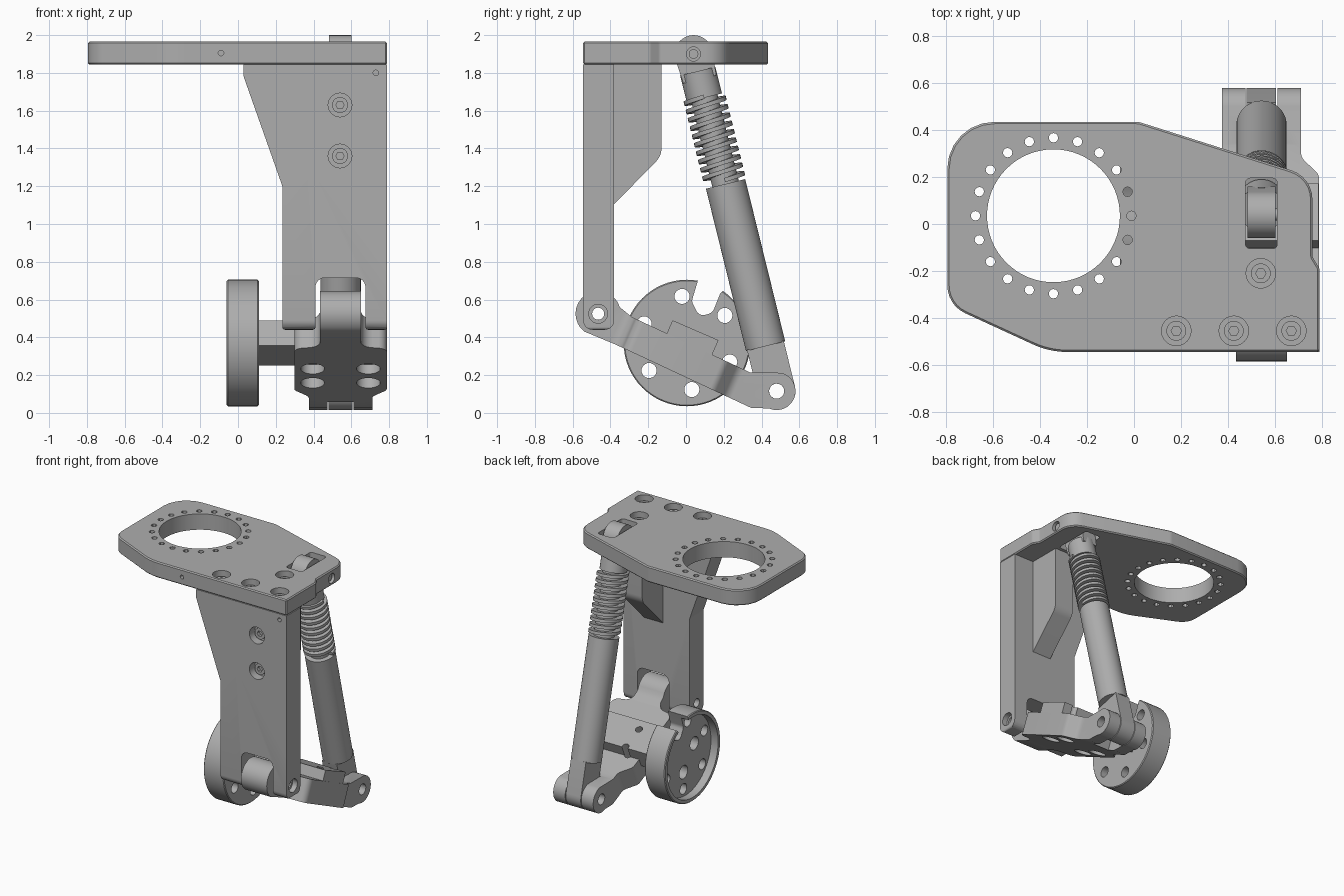
import bpy, bmesh, math
from mathutils import Matrix, Vector

cube = bpy.data.objects.get("Cube")
if cube:
    bpy.data.objects.remove(cube)

# Single machined metal colour
metal = bpy.data.materials.new("grey_metal")
metal.use_nodes = True
metal.diffuse_color = (0.42, 0.42, 0.42, 1)
metal.node_tree.nodes["Principled BSDF"].inputs["Base Color"].default_value = metal.diffuse_color


def make(name, bm, matrix=None):
    bmesh.ops.recalc_face_normals(bm, faces=bm.faces)
    mesh = bpy.data.meshes.new(name)
    bm.to_mesh(mesh)
    bm.free()
    if matrix:
        mesh.transform(matrix)
    obj = bpy.data.objects.new(name, mesh)
    bpy.context.collection.objects.link(obj)
    mesh.materials.append(metal)
    return obj


def arc(cx, cy, r, a0, a1, n=16):
    angles = [math.radians(a0 + (a1 - a0) * i / n) for i in range(n + 1)]
    return [(cx + r * math.cos(a), cy + r * math.sin(a)) for a in angles]


def rounded(points, n=6):
    """Polygon of (u, v, radius) with its corners rounded."""
    out = []
    for i, (u, v, r) in enumerate(points):
        p = Vector((u, v))
        a = Vector(points[i - 1][:2]) - p
        b = Vector(points[(i + 1) % len(points)][:2]) - p
        if r == 0:
            out.append((u, v))
            continue
        half = a.angle(b) / 2
        d = min(r / math.tan(half), a.length * 0.49, b.length * 0.49)
        s, e = p + a.normalized() * d, p + b.normalized() * d
        c = p + (a.normalized() + b.normalized()).normalized() * (d / math.cos(half))
        rad = (s - c).length
        for k in range(n + 1):
            q = (s - c).slerp(e - c, k / n)
            out.append(tuple(c + q.normalized() * rad))
    return out


def prism(name, pts, axis, lo, hi, matrix=None):
    """Outline extruded along one axis; the outline uses the other two."""
    place = {"x": lambda u, v, w: (w, u, v), "y": lambda u, v, w: (u, w, v),
             "z": lambda u, v, w: (u, v, w)}[axis]
    bm = bmesh.new()
    ends = [[bm.verts.new(place(u, v, w)) for u, v in pts] for w in (lo, hi)]
    bm.faces.new(ends[0])
    bm.faces.new(ends[1][::-1])
    for i in range(len(pts)):
        bm.faces.new((ends[0][i - 1], ends[0][i], ends[1][i], ends[1][i - 1]))
    return make(name, bm, matrix)


def rod(name, u, v, r, axis, lo, hi, matrix=None, n=32):
    return prism(name, arc(u, v, r, 0, 360 - 360 / n, n - 1), axis, lo, hi, matrix)


def box(name, u0, u1, v0, v1, axis, lo, hi, matrix=None):
    return prism(name, [(u0, v0), (u1, v0), (u1, v1), (u0, v1)], axis, lo, hi, matrix)


def apply(obj, mod):
    bpy.context.view_layer.objects.active = obj
    bpy.ops.object.modifier_apply(modifier=mod.name)


def boolean(obj, tool, op="DIFFERENCE"):
    mod = obj.modifiers.new("bool", "BOOLEAN")
    mod.operation, mod.solver, mod.object = op, "EXACT", tool
    apply(obj, mod)
    bpy.data.objects.remove(tool)


def drill(obj, u, v, r, axis, lo, hi, matrix=None, n=24):
    boolean(obj, rod("cutter", u, v, r, axis, lo, hi, matrix, n))


def soften(obj, width=0.008):
    mod = obj.modifiers.new("bevel", "BEVEL")
    mod.width, mod.segments, mod.angle_limit = width, 1, math.radians(60)
    apply(obj, mod)


FLOOR, ROOF = 1.845, 1.965
MID = 0.543                       # x of the strut and its mounts
FRONT, BACK = -0.545, -0.38       # faces of the upright panel
PIVOT, FOOT, HEAD = (-0.465, 0.525), (0.48, 0.115), (0.04, 1.9)

# Top plate with ring opening, bolt circle, strut slot and sunk screw holes
plate = prism("top_plate", rounded([
    (-0.36, FRONT, 0.35), (0.79, FRONT, 0), (0.79, -0.19, 0.03), (0.76, -0.14, 0.03),
    (0.76, 0.2, 0.13), (0.02, 0.435, 0.08), (-0.795, 0.435, 0.2), (-0.795, -0.345, 0.13)]),
    "z", FLOOR, ROOF)
soften(plate)
drill(plate, -0.343, 0.035, 0.283, "z", 1.8, 2, n=64)
for u, v in arc(-0.343, 0.035, 0.332, 0, 342, 19):
    drill(plate, u, v, 0.02, "z", 1.8, 2, n=12)
boolean(plate, prism("cutter", rounded([(0.475, -0.105, 0.02), (0.61, -0.105, 0.02),
        (0.61, 0.195, 0.02), (0.475, 0.195, 0.02)]), "z", 1.8, 2))
plate_screws = [(0.18, -0.455), (0.425, -0.455), (0.67, -0.455), (0.54, -0.21)]
for u, v in plate_screws:
    drill(plate, u, v, 0.063, "z", 1.9, 2)
drill(plate, HEAD[0], HEAD[1], 0.037, "x", 0.72, 0.8)
drill(plate, -0.09, 1.905, 0.015, "y", -0.6, -0.5, n=12)

# Upright panel with forked lower end
panel = prism("upright_panel", rounded([
    (0.03, FLOOR, 0), (0.03, 1.78, 0.03), (0.235, 1.2, 0.03), (0.235, 0.44, 0.015),
    (0.41, 0.44, 0.015), (0.41, 0.715, 0.05), (0.675, 0.715, 0.05), (0.675, 0.44, 0.015),
    (0.79, 0.44, 0.015), (0.79, FLOOR, 0)]), "y", FRONT, BACK)
boolean(panel, prism("cutter", rounded([(FRONT, FLOOR, 0), (FRONT, 0.44, 0.05),
        (BACK, 0.44, 0.05), (BACK, FLOOR, 0)]), "x", 0, 1), "INTERSECT")
panel_screws = [(0.54, 1.63), (0.54, 1.36)]
for u, v in panel_screws:
    drill(panel, u, v, 0.063, "y", -0.6, -0.48)
drill(panel, 0.73, 1.8, 0.015, "y", -0.6, -0.5, n=12)
drill(panel, *PIVOT, 0.032, "x", 0, 1)
drill(panel, *PIVOT, 0.05, "x", 0.75, 1)

# Screws with hex sockets
for axis, spots, lo, hi in (("z", plate_screws, 1.88, 1.93), ("y", panel_screws, -0.46, -0.51)):
    for u, v in spots:
        screw = rod("screw", u, v, 0.042, axis, lo, hi)
        drill(screw, u, v, 0.022, axis, (lo + hi) / 2, hi + (hi - lo), n=6)

# Gusset between plate and panel
prism("gusset", rounded([(BACK, FLOOR, 0), (BACK, 1.105, 0), (-0.13, 1.36, 0.1),
                         (-0.13, FLOOR, 0)]), "x", 0.46, 0.62)

# Swing arm, shaped in its own frame: side profile crossed with plan outline
span = Vector(FOOT) - Vector(PIVOT)
L = span.length
arm_frame = (Matrix.Translation((0, PIVOT[0], PIVOT[1]))
             @ Matrix.Rotation(math.atan2(span.y, span.x), 4, "X"))
side = (arc(0, 0, 0.12, 40, 255) + [(0.15, -0.113), (0.94, -0.135)]
        + arc(L, 0, 0.1, -90, 100) + [(0.86, 0.035), (0.17, 0.055)])
arm = prism("swing_arm", side, "x", 0.2, 0.9)


def plan_edge(sign, wide, fork, eye):
    c = MID
    return [(c + sign * eye, -0.2, 0), (c + sign * eye, 0.18, 0.07), (c + sign * wide, 0.2, 0.05),
            (c + sign * wide, 0.72, 0.05), (c + sign * fork, 0.8, 0.06), (c + sign * fork, 1.3, 0)]


outline = rounded(plan_edge(-1, 0.245, 0.168, 0.108) + plan_edge(1, 0.245, 0.168, 0.108)[::-1])
boolean(arm, prism("cutter", outline, "z", -0.4, 0.4), "INTERSECT")
boolean(arm, box("cutter", 0.375, 0.64, -0.02, 0.125, "x", 0.11, 0.786), "UNION")
boolean(arm, box("cutter", 0.475, 0.611, 0.87, 1.3, "z", -0.4, 0.4))
for t in (0.454, 0.63):
    for x in (0.395, 0.69):
        drill(arm, x, t, 0.063, "z", -0.3, -0.07)
        drill(arm, x, t, 0.026, "z", -0.3, 0.3, n=16)
drill(arm, 0, 0, 0.032, "x", 0, 1)
drill(arm, L, 0, 0.04, "x", 0, 1)
arm.data.transform(arm_frame)

# Notched drive hub, cupped on its outer face
HY, HZ = 0.005, 0.37
hub = rod("hub_wheel", HY, HZ, 0.335, "x", -0.06, 0.11, n=64)
soften(hub, 0.006)
drill(hub, HY, HZ, 0.305, "x", -0.1, 0.0, n=64)
for u, v in arc(HY, HZ, 0.248, 36, 336, 5):
    drill(hub, u, v, 0.04, "x", -0.1, 0.2)
for u, v in ((-0.1, 0.42), (0.03, 0.25)):
    drill(hub, u, v, 0.05, "x", -0.1, 0.09)
boolean(hub, prism("cutter", rounded([(0.075, 0.74, 0), (0.03, 0.59, 0.04), (0.07, 0.51, 0.04),
        (0.14, 0.53, 0.04), (0.18, 0.63, 0.02), (0.25, 0.7, 0)]), "x", -0.2, 0.2))

# Strut, built upright along its own axis from the foot eye
rise = Vector(HEAD) - Vector(FOOT)
S = rise.length
strut_frame = (Matrix.Translation((0, FOOT[0], FOOT[1]))
               @ Matrix.Rotation(math.atan2(-rise.x, rise.y), 4, "X"))
foot = prism("strut_foot", arc(0, 0, 0.1, 180, 360) + [(0.1, 0.25), (-0.1, 0.25)],
             "x", 0.48, 0.605)
drill(foot, 0, 0, 0.04, "x", 0, 1)
foot.data.transform(strut_frame)
prism("strut_head", arc(0, S, 0.1, 0, 180) + [(-0.09, 1.7), (0.09, 1.7)],
      "x", 0.483, 0.602, strut_frame)
for name, r, lo, hi in (("strut_tube", 0.107, 0.245, 1.13), ("strut_core", 0.072, 1.1, 1.65),
                        ("strut_neck", 0.096, 1.6, 1.745)):
    rod(name, MID, 0, r, "z", lo, hi, strut_frame, 48)
rod("head_pin", HEAD[0], HEAD[1], 0.025, "x", 0.6, 0.745)

# Flat-wire spring
bm = bmesh.new()
turns, steps, low, pitch = 10, 32, 1.14, 0.0455
previous = None
for i in range(turns * steps + 1):
    a = math.tau * i / steps
    z = low + pitch * i / steps
    ring = [bm.verts.new((MID + r * math.cos(a), r * math.sin(a), z + h))
            for r, h in ((0.068, 0), (0.112, 0), (0.112, 0.022), (0.068, 0.022))]
    if previous:
        for k in range(4):
            bm.faces.new((previous[k - 1], previous[k], ring[k], ring[k - 1]))
    if i in (0, turns * steps):
        bm.faces.new(ring)
    previous = ring
make("spring", bm, strut_frame)

# Smooth curved faces, crisp edges
for obj in bpy.context.scene.objects:
    obj.select_set(obj.type == "MESH")
bpy.ops.object.shade_smooth_by_angle(angle=math.radians(30))
